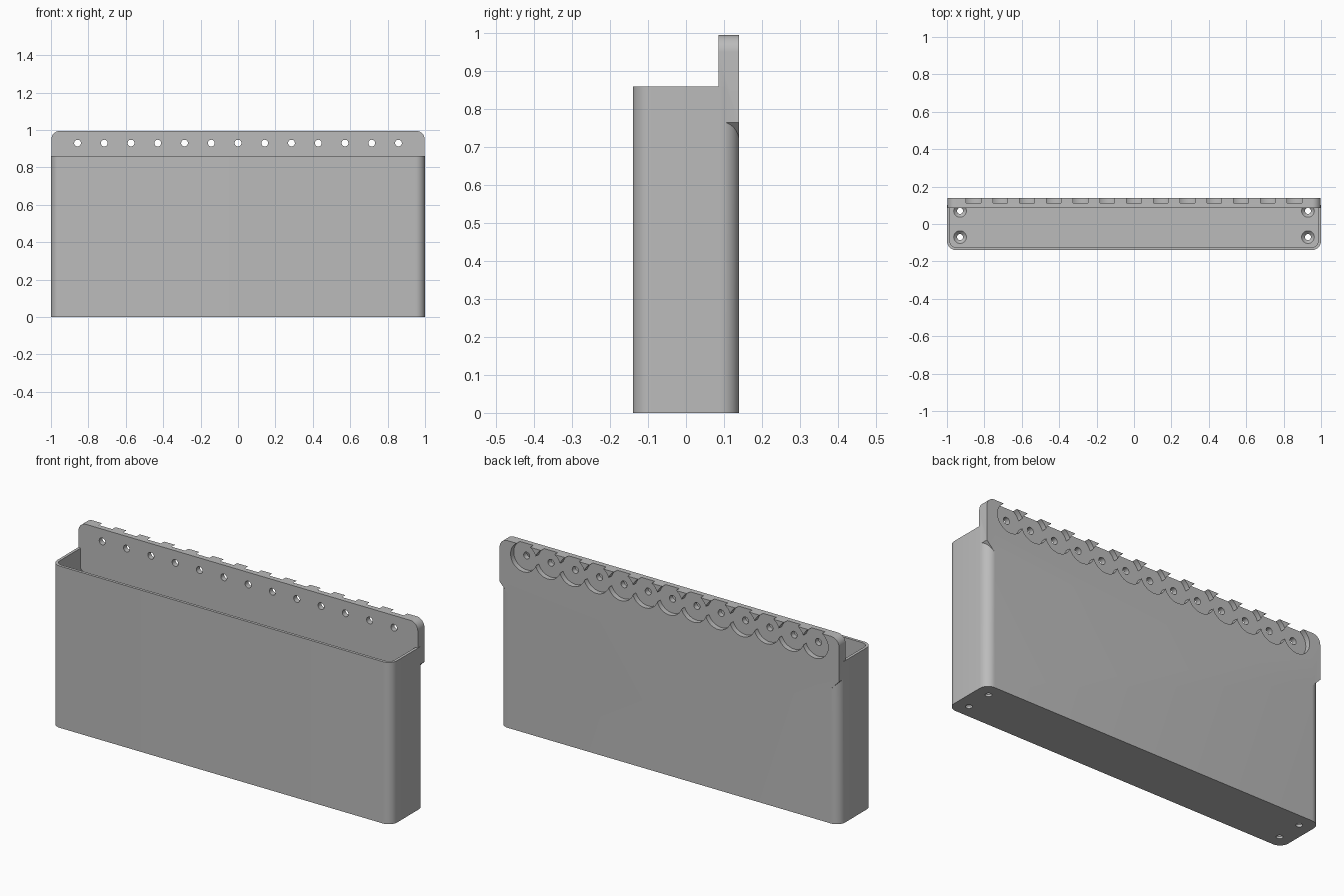
import bpy
import bmesh
from math import pi, sin, cos
from mathutils import Matrix

if "Cube" in bpy.data.objects:
    bpy.data.objects.remove(bpy.data.objects["Cube"])

grey = bpy.data.materials.new("light_grey_plastic")
grey.use_nodes = True
grey.diffuse_color = (0.5, 0.5, 0.5, 1)
grey.node_tree.nodes["Principled BSDF"].inputs["Base Color"].default_value = (0.5, 0.5, 0.5, 1)


def arc(cx, cy, r, start, steps=10):
    """Quarter circle, counter-clockwise from the start angle."""
    return [(cx + r * cos(start + pi / 2 * i / steps),
             cy + r * sin(start + pi / 2 * i / steps)) for i in range(steps + 1)]


def rounded_rect(hx, hy, r):
    return (arc(hx - r, hy - r, r, 0) + arc(r - hx, hy - r, r, pi / 2)
            + arc(r - hx, r - hy, r, pi) + arc(hx - r, r - hy, r, 1.5 * pi))


def finish(name, bm):
    bmesh.ops.recalc_face_normals(bm, faces=bm.faces)
    mesh = bpy.data.meshes.new(name)
    bm.to_mesh(mesh)
    bm.free()
    mesh.materials.append(grey)
    obj = bpy.data.objects.new(name, mesh)
    bpy.context.collection.objects.link(obj)
    return obj


def prism(name, outline, place, depth_vector):
    """Extrude an outline, with place mapping its 2D points into space."""
    bm = bmesh.new()
    face = bm.faces.new([bm.verts.new(place(a, b)) for a, b in outline])
    out = bmesh.ops.extrude_face_region(bm, geom=[face])
    moved = [v for v in out["geom"] if isinstance(v, bmesh.types.BMVert)]
    bmesh.ops.translate(bm, verts=moved, vec=depth_vector)
    return finish(name, bm)


def lathe(name, profile, matrix, sides=48):
    """Closed turned solid from (radius, height) pairs."""
    bm = bmesh.new()
    rings = [[bm.verts.new((r * cos(2 * pi * i / sides), r * sin(2 * pi * i / sides), h))
              for i in range(sides)] for r, h in profile]
    for low, high in zip(rings, rings[1:]):
        for i in range(sides):
            j = (i + 1) % sides
            bm.faces.new((low[i], low[j], high[j], high[i]))
    bm.faces.new(rings[0])
    bm.faces.new(rings[-1])
    bm.transform(matrix)
    return finish(name, bm)


def combine(target, tools, operation):
    for tool in tools:
        mod = target.modifiers.new(tool.name, "BOOLEAN")
        mod.operation = operation
        mod.solver = "EXACT"
        mod.object = tool
    bpy.context.view_layer.update()
    graph = bpy.context.evaluated_depsgraph_get()
    mesh = bpy.data.meshes.new_from_object(target.evaluated_get(graph))
    target.modifiers.clear()
    target.data = mesh
    for tool in tools:
        bpy.data.objects.remove(tool)


HALF_Y, WALL, RIM, FLOOR = 0.14, 0.015, 0.86, 0.03
TOP, SLOT_Z, PITCH = 0.995, 0.93, 0.143

# Hollow bin with rounded upright corners
bin_body = prism("wall_bin", rounded_rect(1, HALF_Y, 0.05),
                 lambda x, y: (x, y, 0), (0, 0, RIM))
cavity = prism("cavity", rounded_rect(1 - WALL, HALF_Y - WALL, 0.035),
               lambda x, y: (x, y, FLOOR), (0, 0, 1))
combine(bin_body, [cavity], "DIFFERENCE")

# Mounting plate along the back, rounded above and tapered below
side = 0.998
plate_outline = (arc(side - 0.045, TOP - 0.045, 0.045, 0)
                 + arc(0.045 - side, TOP - 0.045, 0.045, pi / 2)
                 + [(-side, 0.765), (-0.95, 0.715), (0.95, 0.715), (side, 0.765)])
plate = prism("mounting_plate", plate_outline,
              lambda x, z: (x, 0.085, z), (0, HALF_Y - 0.085, 0))
combine(bin_body, [plate], "UNION")

# Overlapping round recesses with screw holes, cut from behind
slot = [(0.018, -0.08), (0.018, 0.113), (0.076, 0.113), (0.076, 0.16)]
to_back = Matrix.Rotation(-pi / 2, 4, "X")
cutters = [lathe(f"slot_{i}", slot,
                 Matrix.Translation((PITCH * (i - 6), 0, SLOT_Z)) @ to_back)
           for i in range(13)]

# Countersunk holes near the floor corners
sink = [(0.016, -0.02), (0.016, 0.012), (0.034, FLOOR), (0.034, FLOOR + 0.01)]
for x in (-0.93, 0.93):
    for y in (-0.07, 0.07):
        cutters.append(lathe("floor_hole", sink, Matrix.Translation((x, y, 0)), 32))
combine(bin_body, cutters, "DIFFERENCE")

# Smooth rounded corners, sharp edges elsewhere
bpy.ops.object.select_all(action="DESELECT")
bin_body.select_set(True)
bpy.context.view_layer.objects.active = bin_body
bpy.ops.object.shade_smooth_by_angle(angle=pi / 6)
